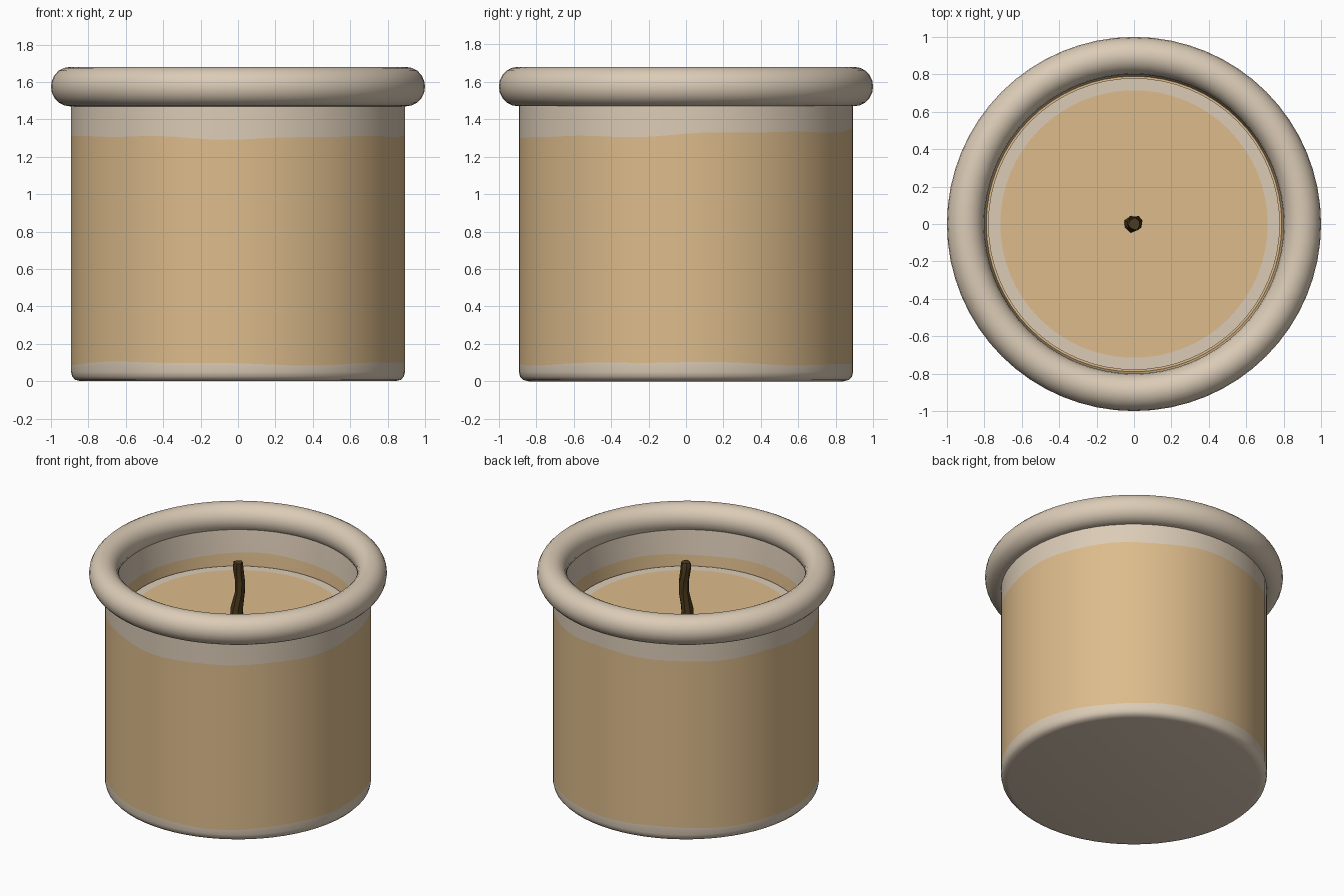
import bpy
import bmesh
from math import sin, cos, pi, radians
from mathutils import Vector

cube = bpy.data.objects.get("Cube")
if cube:
    bpy.data.objects.remove(cube)

SEGMENTS = 64


def make_material(name, color):
    mat = bpy.data.materials.new(name)
    mat.use_nodes = True
    mat.diffuse_color = (*color, 1)
    bsdf = mat.node_tree.nodes["Principled BSDF"]
    bsdf.inputs["Base Color"].default_value = (*color, 1)
    bsdf.inputs["Roughness"].default_value = 0.8
    return mat


cream = make_material("cream", (0.71, 0.60, 0.47))
tan = make_material("tan", (0.72, 0.50, 0.26))
brown = make_material("dark brown", (0.075, 0.043, 0.012))


def finish(name, bm, mats, angle=40):
    bmesh.ops.recalc_face_normals(bm, faces=bm.faces)
    mesh = bpy.data.meshes.new(name)
    bm.to_mesh(mesh)
    bm.free()
    for mat in mats:
        mesh.materials.append(mat)
    obj = bpy.data.objects.new(name, mesh)
    bpy.context.collection.objects.link(obj)
    bpy.ops.object.select_all(action='DESELECT')
    obj.select_set(True)
    bpy.context.view_layer.objects.active = obj
    bpy.ops.object.shade_smooth_by_angle(angle=radians(angle))
    return obj


def bridge(bm, low, high, index=0):
    n = len(low)
    for i in range(n):
        j = (i + 1) % n
        bm.faces.new((low[i], low[j], high[j], high[i])).material_index = index


def lathe(name, profile, mats, closed=False):
    """Spin rows of (radius, height, colour of the band that follows, wave)."""
    bm = bmesh.new()
    rings = []
    for r, z, _, wave in profile:
        ring = []
        for i in range(SEGMENTS):
            a = 2 * pi * i / SEGMENTS
            dz = wave(a) if wave else 0
            ring.append(bm.verts.new((r * cos(a), r * sin(a), z + dz)))
        rings.append(ring)
    for k in range(len(rings) - 1):
        bridge(bm, rings[k], rings[k + 1], profile[k][2])
    if closed:
        bridge(bm, rings[-1], rings[0], profile[-1][2])
    else:
        bm.faces.new(rings[0]).material_index = profile[0][2]
        bm.faces.new(rings[-1]).material_index = profile[-1][2]
    return finish(name, bm, mats)


# Hand-dipped, slightly uneven colour borders
def upper_wave(a):
    return 0.02 * sin(a) + 0.006 * sin(5 * a) + 0.004 * sin(9 * a + 1)


def lower_wave(a):
    return 0.008 * sin(3 * a + 2) + 0.004 * sin(7 * a)


# Pot: outer wall, inner wall and the floor under the wax
CREAM, TAN = 0, 1
lathe("pot", [
    (0.84, 0.0, CREAM, None),
    (0.87, 0.007, CREAM, None),
    (0.887, 0.025, CREAM, None),
    (0.893, 0.05, CREAM, None),
    (0.893, 0.095, TAN, lower_wave),
    (0.893, 1.32, CREAM, upper_wave),
    (0.893, 1.52, CREAM, None),
    (0.82, 1.52, CREAM, None),
    (0.80, 1.345, TAN, lower_wave),
    (0.79, 1.24, TAN, None),
], [cream, tan])

# Rounded rim
TUBE = 20
lathe("rim", [(0.9 + 0.1 * cos(2 * pi * k / TUBE),
               1.575 + 0.105 * sin(2 * pi * k / TUBE), 0, None)
              for k in range(TUBE)], [cream], closed=True)

# Wax with a pale border ring
lathe("wax", [
    (0.78, 1.23, CREAM, None),
    (0.78, 1.262, CREAM, None),
    (0.715, 1.262, TAN, None),
], [cream, tan])

# Bent wick with a lumpy seven-sided section
bm = bmesh.new()
previous = None
path = [(-0.01, 0, 1.25, 0.046), (-0.006, 0, 1.32, 0.04),
        (0.012, 0.006, 1.43, 0.036), (0.012, 0.008, 1.51, 0.036),
        (0, 0.006, 1.59, 0.033), (0, 0, 1.63, 0.037), (0.003, 0, 1.655, 0.032)]
for k, (x, y, z, r) in enumerate(path):
    ring = []
    for i in range(7):
        a = 2 * pi * i / 7 + 0.1 * k
        lump = r * (1 + 0.1 * sin(3 * i + 2 * k))
        ring.append(bm.verts.new(Vector((x, y, z)) + Vector((cos(a), sin(a), 0)) * lump))
    if previous:
        bridge(bm, previous, ring)
    else:
        bm.faces.new(ring)
    previous = ring
bm.faces.new(previous)
finish("wick", bm, [brown], angle=30)
